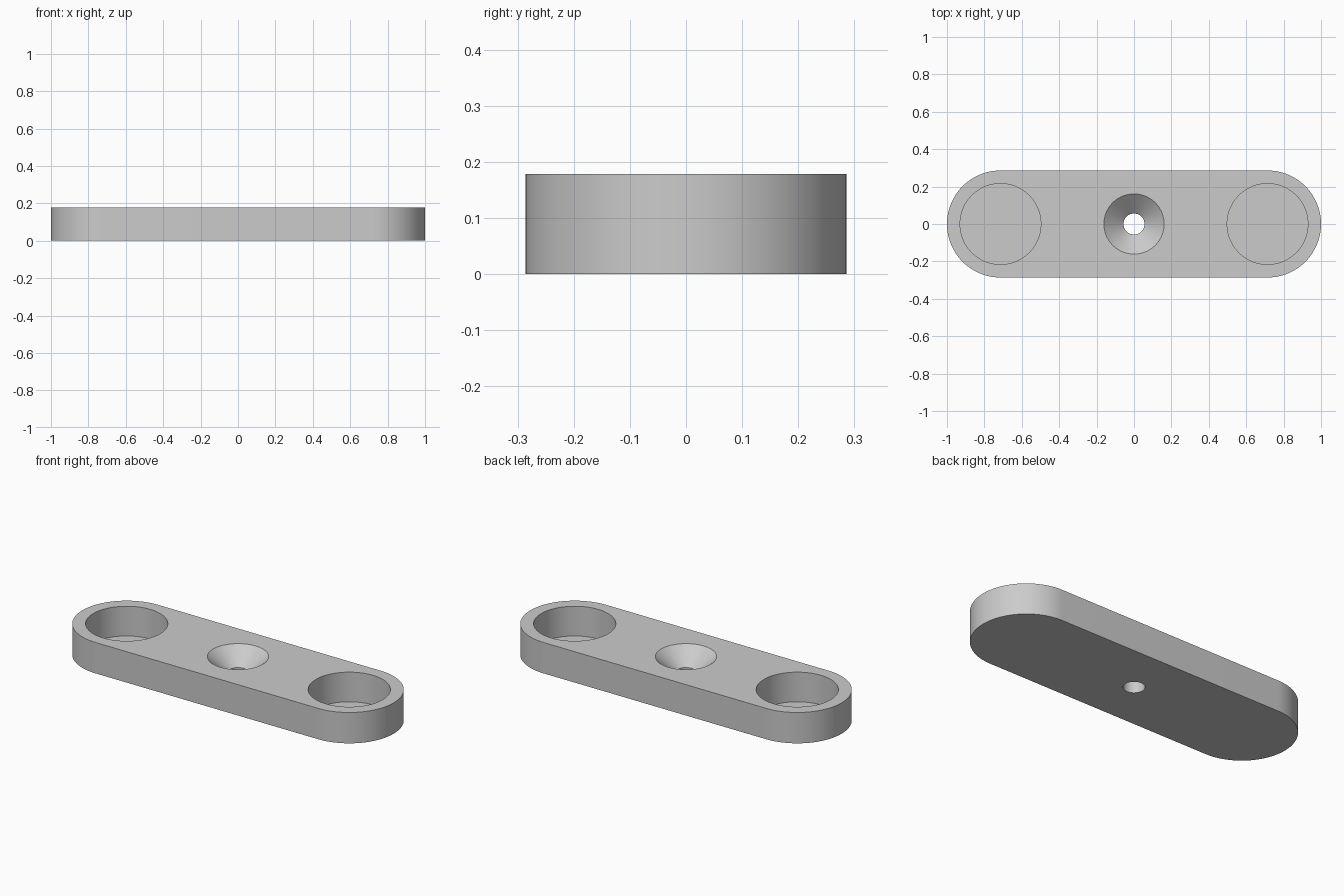
import bpy, bmesh, math

END_R, END_X, HEIGHT = 0.286, 0.714, 0.179
POCKET_R, POCKET_FLOOR = 0.216, 0.007
HOLE_R, SINK_R, SINK_DEPTH = 0.056, 0.161, 0.09
SEGMENTS = 96

cube = bpy.data.objects.get("Cube")
if cube:
    bpy.data.objects.remove(cube, do_unlink=True)

grey = bpy.data.materials.new("plain grey")
grey.use_nodes = True
colour = (0.6, 0.6, 0.6, 1)
grey.diffuse_color = colour
grey.node_tree.nodes["Principled BSDF"].inputs["Base Color"].default_value = colour


def add_object(name, bm):
    bmesh.ops.recalc_face_normals(bm, faces=bm.faces)
    mesh = bpy.data.meshes.new(name)
    bm.to_mesh(mesh)
    bm.free()
    mesh.materials.append(grey)
    obj = bpy.data.objects.new(name, mesh)
    bpy.context.collection.objects.link(obj)
    return obj


def turned(name, profile, x):
    """Closed solid of stacked circles, given as (radius, z) from the bottom up."""
    bm = bmesh.new()
    rings = []
    for r, z in profile:
        angles = [2 * math.pi * i / SEGMENTS for i in range(SEGMENTS)]
        rings.append([bm.verts.new((x + r * math.cos(a), r * math.sin(a), z)) for a in angles])
    for low, high in zip(rings, rings[1:]):
        for i in range(SEGMENTS):
            j = (i + 1) % SEGMENTS
            bm.faces.new((low[i], low[j], high[j], high[i]))
    bm.faces.new(rings[0])
    bm.faces.new(rings[-1])
    return add_object(name, bm)


# Bar with fully rounded ends
bm = bmesh.new()
outline = []
for side in (1, -1):
    for i in range(SEGMENTS // 2 + 1):
        a = -math.pi / 2 + 2 * math.pi * i / SEGMENTS
        outline.append(bm.verts.new((side * (END_X + END_R * math.cos(a)), side * END_R * math.sin(a), 0)))
base = bm.faces.new(outline)
extruded = bmesh.ops.extrude_face_region(bm, geom=[base], use_keep_orig=True)
top = [v for v in extruded["geom"] if isinstance(v, bmesh.types.BMVert)]
bmesh.ops.translate(bm, verts=top, vec=(0, 0, HEIGHT))
bar = add_object("mounting_bar", bm)

# Round end pockets and the central countersunk screw hole
over = 0.05
slope = (SINK_R - HOLE_R) / SINK_DEPTH
cutters = [turned(name, [(POCKET_R, POCKET_FLOOR), (POCKET_R, HEIGHT + over)], x)
           for name, x in (("left_pocket_cutter", END_X), ("right_pocket_cutter", -END_X))]
cutters.append(turned("screw_hole_cutter", [
    (HOLE_R, -over), (HOLE_R, HEIGHT - SINK_DEPTH),
    (SINK_R + slope * over, HEIGHT + over)], 0))

bpy.ops.object.select_all(action="DESELECT")
bpy.context.view_layer.objects.active = bar
bar.select_set(True)
for cutter in cutters:
    mod = bar.modifiers.new(cutter.name, "BOOLEAN")
    mod.operation = "DIFFERENCE"
    mod.solver = "EXACT"
    mod.object = cutter
    bpy.ops.object.modifier_apply(modifier=mod.name)
    bpy.data.objects.remove(cutter, do_unlink=True)

bpy.ops.object.shade_smooth_by_angle(angle=math.radians(30))
